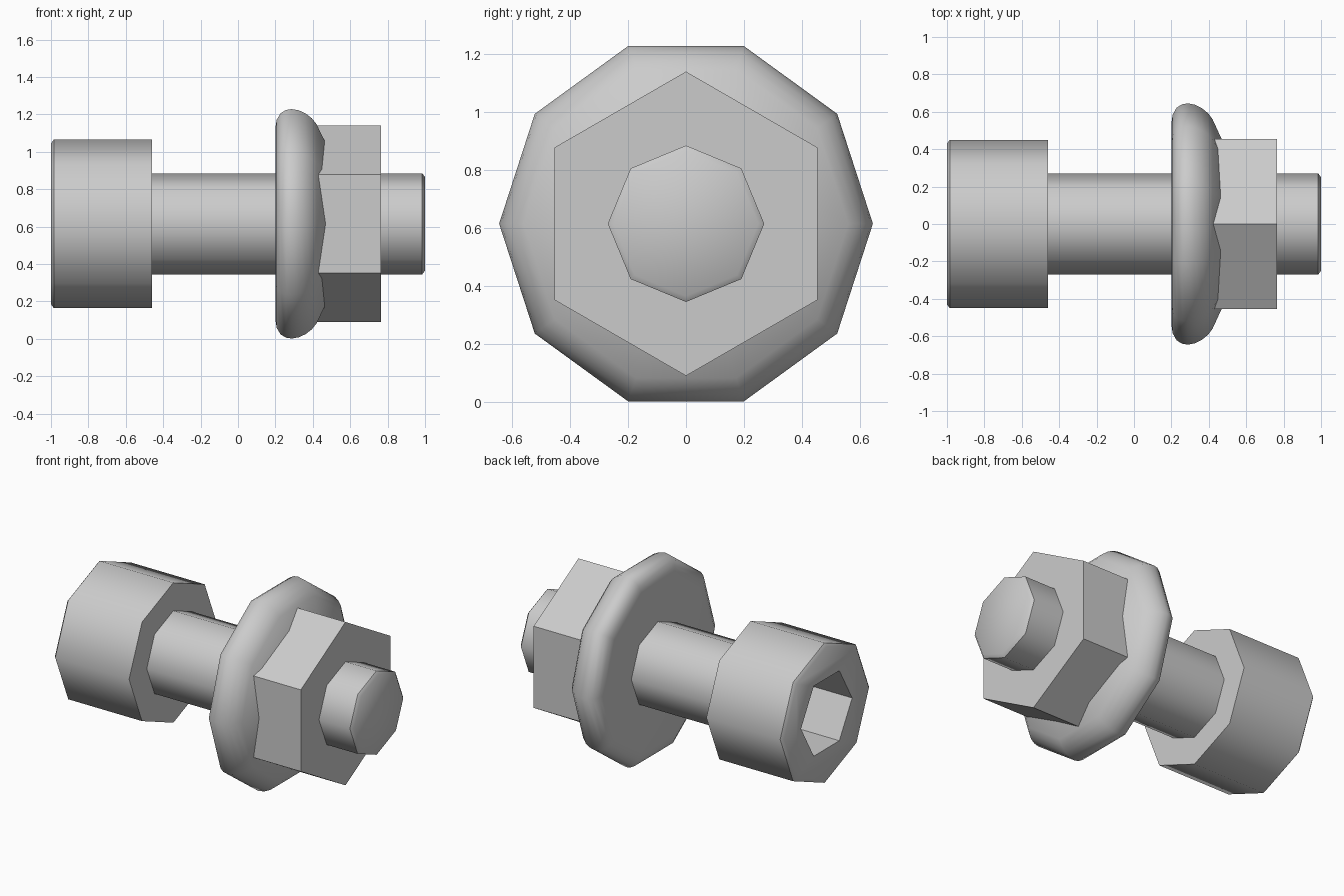
import bpy, bmesh
from math import cos, sin, radians, tau

if "Cube" in bpy.data.objects:
    bpy.data.objects.remove(bpy.data.objects["Cube"])

AXIS_Z = 0.615

steel = bpy.data.materials.new("grey steel")
steel.use_nodes = True
colour = (0.6, 0.6, 0.6, 1)
steel.diffuse_color = colour
steel.node_tree.nodes["Principled BSDF"].inputs["Base Color"].default_value = colour


def lathe(name, profile, sides, turn=0.0, smooth=None):
    """Closed solid around the x axis from (x, radius) rings, capped at both ends."""
    bm = bmesh.new()
    rings = []
    for x, r in profile:
        angles = [tau * i / sides + radians(turn) for i in range(sides)]
        rings.append([bm.verts.new((x, r * cos(a), AXIS_Z + r * sin(a))) for a in angles])
    for a, b in zip(rings, rings[1:]):
        for i in range(sides):
            j = (i + 1) % sides
            bm.faces.new((a[i], a[j], b[j], b[i]))
    bm.faces.new(rings[0])
    bm.faces.new(rings[-1])
    bmesh.ops.recalc_face_normals(bm, faces=bm.faces[:])
    mesh = bpy.data.meshes.new(name)
    bm.to_mesh(mesh)
    bm.free()
    mesh.materials.append(steel)
    obj = bpy.data.objects.new(name, mesh)
    bpy.context.collection.objects.link(obj)
    if smooth:
        bpy.ops.object.select_all(action="DESELECT")
        obj.select_set(True)
        bpy.context.view_layer.objects.active = obj
        bpy.ops.object.shade_smooth_by_angle(angle=radians(smooth))
    return obj


# Threaded shaft with a bevelled tip
lathe("bolt_shaft", [(-0.5, 0.27), (0.985, 0.27), (1.0, 0.25)], 8, smooth=46)

# Cylindrical head with a bevelled end
head = lathe("bolt_head", [(-1.0, 0.43), (-0.985, 0.45), (-0.46, 0.45)], 8, smooth=46)

# Hexagonal key socket sunk into the head
cutter = lathe("socket_cutter", [(-1.2, 0.26), (-0.7, 0.26)], 6)
cutter.hide_render = True
cutter.hide_viewport = True
cut = head.modifiers.new("key_socket", "BOOLEAN")
cut.operation = "DIFFERENCE"
cut.solver = "EXACT"
cut.object = cutter

# Domed washer flange: flat back, rounded rim, sloping front
lathe("washer_flange", [
    (0.2, 0.54), (0.207, 0.585), (0.228, 0.622), (0.257, 0.64), (0.287, 0.645),
    (0.325, 0.638), (0.362, 0.62), (0.395, 0.593), (0.42, 0.56), (0.53, 0.32),
], 10, smooth=46)

# Hexagonal nut
lathe("hex_nut", [(0.35, 0.525), (0.765, 0.525)], 6, turn=30)
